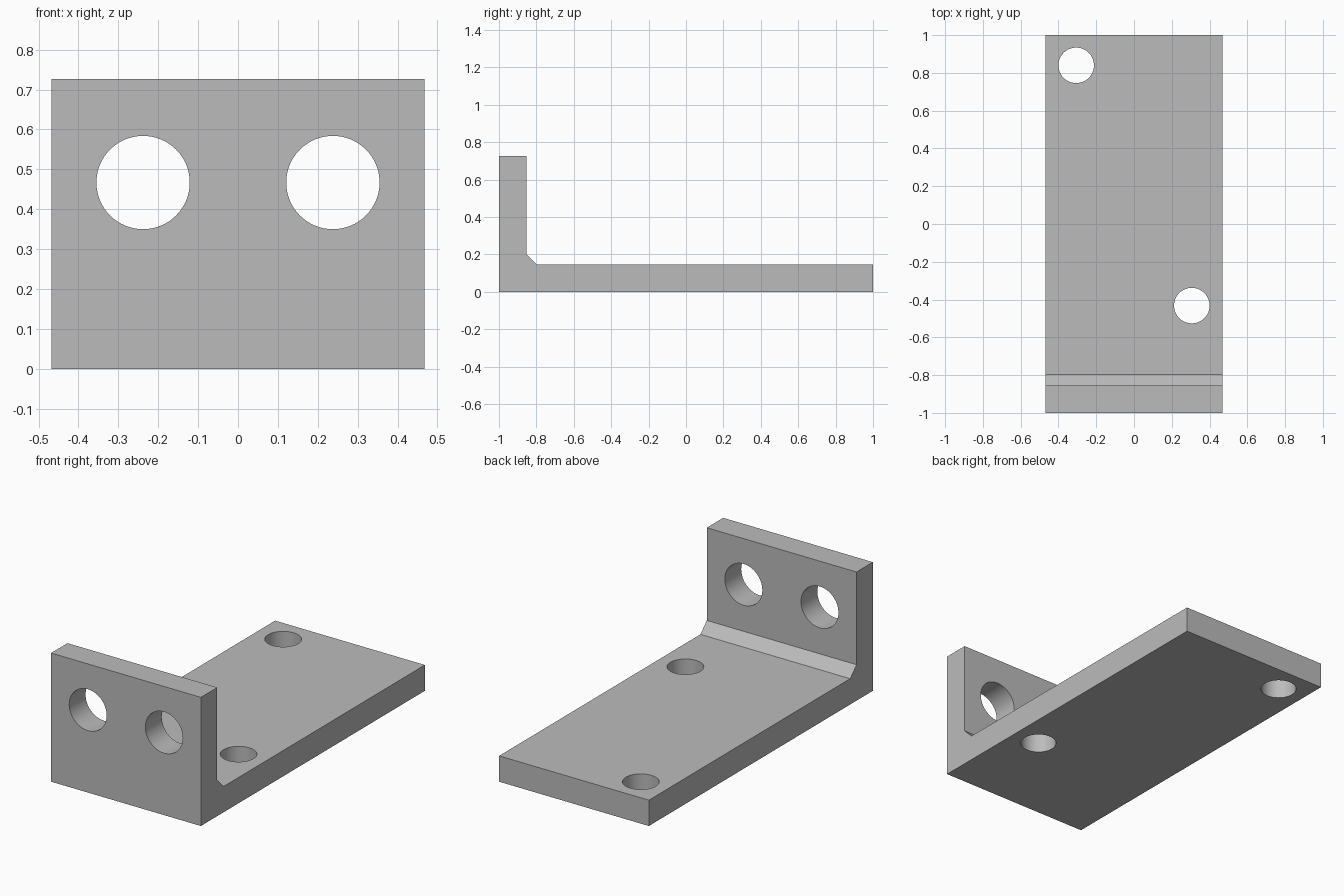
import bpy
import bmesh
import math

if "Cube" in bpy.data.objects:
    bpy.data.objects.remove(bpy.data.objects["Cube"], do_unlink=True)

HALF_W, HEIGHT, THICK = 0.468, 0.727, 0.146
WALL_Y = -0.854     # inner face of the upright flange
CHAMFER = 0.057

metal = bpy.data.materials.new("grey metal")
metal.use_nodes = True
GREY = (0.5, 0.5, 0.5, 1)
metal.diffuse_color = GREY
metal.node_tree.nodes["Principled BSDF"].inputs["Base Color"].default_value = GREY


def extrude_profile(name, points):
    """Extrude a closed (y, z) profile across the full width."""
    bm = bmesh.new()
    face = bm.faces.new([bm.verts.new((-HALF_W, y, z)) for y, z in points])
    side = bmesh.ops.extrude_face_region(bm, geom=[face])["geom"]
    verts = [v for v in side if isinstance(v, bmesh.types.BMVert)]
    bmesh.ops.translate(bm, verts=verts, vec=(2 * HALF_W, 0, 0))
    bmesh.ops.recalc_face_normals(bm, faces=bm.faces)
    mesh = bpy.data.meshes.new(name)
    bm.to_mesh(mesh)
    bm.free()
    obj = bpy.data.objects.new(name, mesh)
    bpy.context.collection.objects.link(obj)
    mesh.materials.append(metal)
    return obj


def drill(target, location, radius, rotation=(0, 0, 0)):
    """Cut a round through hole."""
    bpy.ops.mesh.primitive_cylinder_add(vertices=64, radius=radius, depth=0.4,
                                        location=location, rotation=rotation)
    cutter = bpy.context.object
    cutter.name = "hole_cutter"
    cutter.hide_render = True
    cutter.data.materials.append(metal)
    mod = target.modifiers.new("hole", 'BOOLEAN')
    mod.operation, mod.solver, mod.object = 'DIFFERENCE', 'EXACT', cutter
    bpy.context.view_layer.objects.active = target
    bpy.ops.object.modifier_apply(modifier=mod.name)
    bpy.data.objects.remove(cutter, do_unlink=True)


# L-shaped plate with a chamfered inner corner
bracket = extrude_profile("angle_bracket", [
    (-1, 0), (1, 0), (1, THICK), (WALL_Y + CHAMFER, THICK),
    (WALL_Y, THICK + CHAMFER), (WALL_Y, HEIGHT), (-1, HEIGHT)])

# Large flange holes and small diagonal base holes
for side in (-1, 1):
    drill(bracket, (side * 0.238, -0.927, 0.467), 0.117, (math.pi / 2, 0, 0))
for x, y in ((-0.306, 0.84), (0.306, -0.432)):
    drill(bracket, (x, y, THICK / 2), 0.094)

# Smooth hole walls, crisp edges
bpy.ops.object.select_all(action='DESELECT')
bracket.select_set(True)
bpy.context.view_layer.objects.active = bracket
bpy.ops.object.shade_smooth_by_angle(angle=math.radians(30))
